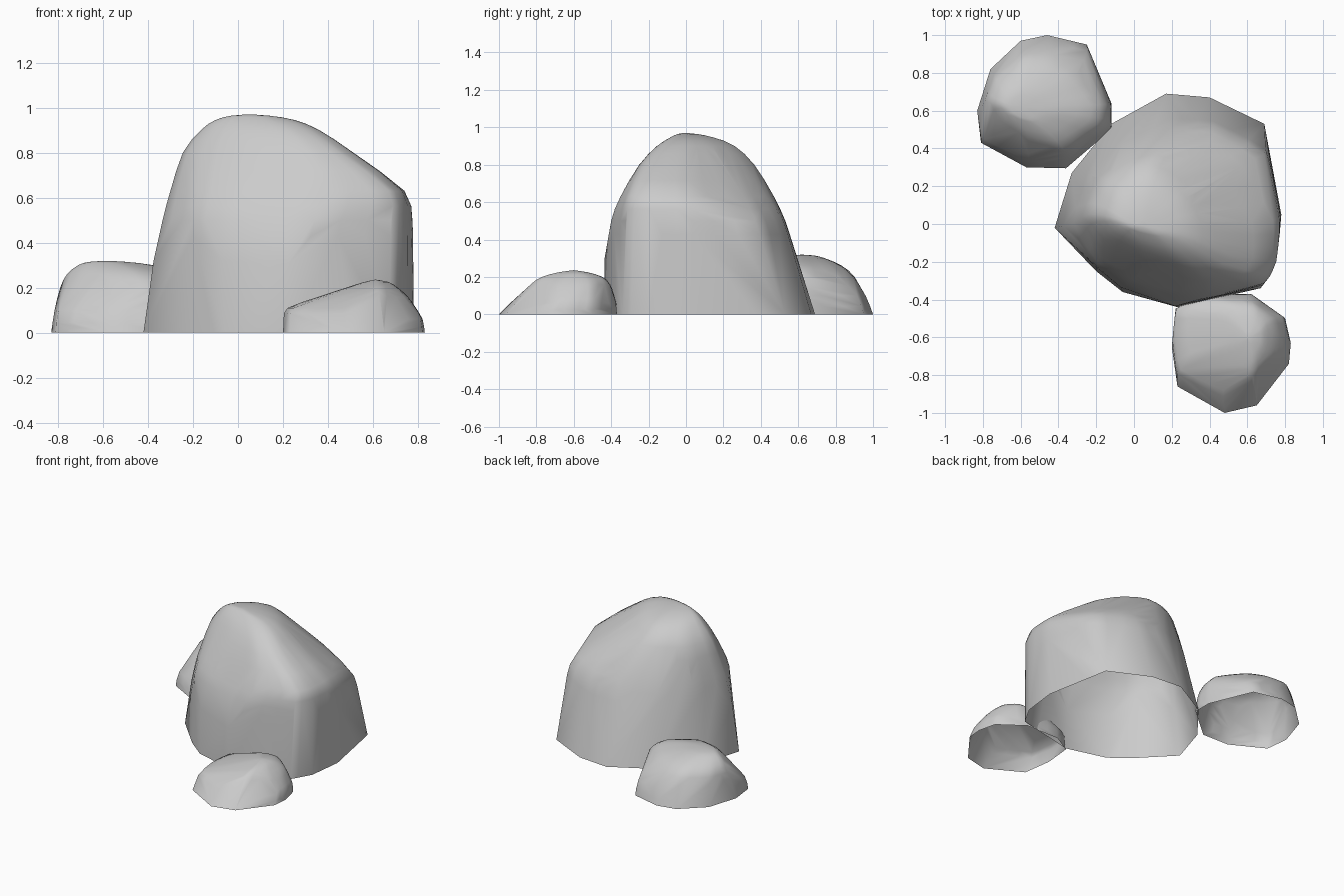
import bpy, bmesh, math
from mathutils import Vector

if "Cube" in bpy.data.objects:
    bpy.data.objects.remove(bpy.data.objects["Cube"])


def spline(a, b, c, d, t):
    # Catmull-Rom between b and c
    return 0.5 * (2 * b + (c - a) * t + (2 * a - 5 * b + 4 * c - d) * t * t
                  + (3 * b - a - 3 * c + d) * t ** 3)


def ring(z, pts):
    return [Vector((x, y, z)) for x, y in pts]


def fitted(outline, z, x0, x1, y0, y1):
    # outline stretched to the width and depth of the rock at height z
    xs, ys = [p[0] for p in outline], [p[1] for p in outline]
    fx = lambda x: x0 + (x - min(xs)) / (max(xs) - min(xs)) * (x1 - x0)
    fy = lambda y: y0 + (y - min(ys)) / (max(ys) - min(ys)) * (y1 - y0)
    return ring(z, [(fx(p[0]), fy(p[1])) for p in outline])


def rock(name, rings, top, corners=(), around=3, up=2):
    # convex open-bottomed shell: crisp corners at the base, rounder on top
    n = len(rings[0])
    rings = rings + [[Vector(top)] * n]
    last = len(rings) - 1
    fine = []
    for k, r in enumerate(rings):
        w = k / last
        row = []
        for i in range(n):
            a, b, c, d = r[i - 1], r[i], r[(i + 1) % n], r[(i + 2) % n]
            for s in range(around):
                t = s / around
                row.append(b.lerp(c, t).lerp(spline(a, b, c, d, t), w))
        fine.append(row)
    pts = [Vector(top)] + [Vector(c) for c in corners]
    for k in range(last):
        for s in range(up):
            pts += [spline(fine[max(k - 1, 0)][i], fine[k][i], fine[k + 1][i],
                           fine[min(k + 2, last)][i], s / up) for i in range(n * around)]
    bm = bmesh.new()
    for p in pts:
        bm.verts.new(p)
    bmesh.ops.convex_hull(bm, input=bm.verts[:])
    # drop the underside and unused points
    bmesh.ops.delete(bm, geom=[f for f in bm.faces if all(v.co.z < 1e-4 for v in f.verts)],
                     context='FACES')
    bmesh.ops.delete(bm, geom=[v for v in bm.verts if not v.link_faces], context='VERTS')
    me = bpy.data.meshes.new(name)
    bm.to_mesh(me)
    bm.free()
    ob = bpy.data.objects.new(name, me)
    bpy.context.collection.objects.link(ob)
    bpy.ops.object.select_all(action='DESELECT')
    ob.select_set(True)
    bpy.context.view_layer.objects.active = ob
    bpy.ops.object.shade_smooth_by_angle(angle=math.radians(60))


# Large boulder: horizontal sections, then a rounded cap
base = ring(0, [(-.42, -.02), (-.2, -.25), (-.06, -.36), (.23, -.44), (.67, -.34), (.75, -.2),
                (.78, .05), (.69, .53), (.40, .67), (.17, .69), (-.12, .53), (-.33, .27)])
waist = ring(.5, [(-.335, .0), (-.2, -.22), (-.03, -.315), (.34, -.40), (.68, -.32), (.75, -.2),
                  (.775, .03), (.69, .37), (.42, .52), (.18, .53), (-.06, .43), (-.24, .26)])
shoulder = ring(.63, [(-.30, .02), (-.18, -.175), (.02, -.27), (.40, -.35), (.67, -.30), (.73, -.19),
                      (.735, .02), (.57, .31), (.40, .43), (.2, .47), (-.02, .39), (-.21, .25)])
crown = ring(.8, [(-.245, .05), (-.155, -.085), (.05, -.185), (.31, -.25), (.45, -.23), (.51, -.16),
                  (.50, 0), (.39, .19), (.25, .31), (.12, .365), (-.01, .34), (-.16, .235)])
low = [[a.lerp(b, t) for a, b in zip(base, waist)] for t in (0.35, 0.7)]
cap = [fitted(crown, *s) for s in ((.9, -.165, .36, -.155, .26), (.945, -.1, .25, -.085, .15),
                                   (.964, -.03, .14, -.045, .06))]
rock("large_boulder", [base] + low + [waist, shoulder, crown] + cap, (.05, -.01, .97),
     [(.22, -.435, .3), (-.07, -.335, .32), (-.375, -.01, .32)])

# Small rock behind on the left
outline = [(-.81, .43), (-.57, .3), (-.36, .295), (-.12, .5), (-.12, .64), (-.25, .95),
           (-.46, 1.0), (-.6, .97), (-.76, .82), (-.83, .6)]
upper = [(-.74, .47), (-.57, .34), (-.36, .295), (-.14, .48), (-.12, .64), (-.27, .89),
         (-.43, .99), (-.6, 1.0), (-.77, .84), (-.83, .66)]
sizes = [(.2, -.79, -.15, .38, .90), (.26, -.76, -.23, .44, .83),
         (.3, -.71, -.38, .52, .74), (.315, -.66, -.5, .56, .68)]
rock("back_left_rock", [fitted(outline, 0, -.83, -.12, .295, 1.0),
                        fitted(outline, .1, -.815, -.125, .33, .96)]
     + [fitted(upper, *s) for s in sizes], (-.58, .62, .319))

# Small rock in front on the right
outline = [(.23, -.86), (.48, -1.0), (.65, -.96), (.82, -.74), (.83, -.63), (.80, -.5),
           (.62, -.37), (.36, -.37), (.22, -.45), (.20, -.65)]
upper = [(.26, -.78), (.46, -.94), (.62, -1.0), (.80, -.8), (.83, -.63), (.80, -.5),
         (.62, -.37), (.36, -.37), (.22, -.45), (.20, -.62)]
sizes = [(.16, .36, .755, -.83, -.41), (.2, .48, .71, -.77, -.45), (.225, .56, .67, -.68, -.53)]
rock("front_right_rock", [fitted(outline, 0, .20, .83, -1.0, -.37),
                          fitted(outline, .06, .205, .82, -.94, -.375),
                          fitted(outline, .11, .22, .79, -.88, -.39)]
     + [fitted(upper, *s) for s in sizes], (.61, -.6, .236))
